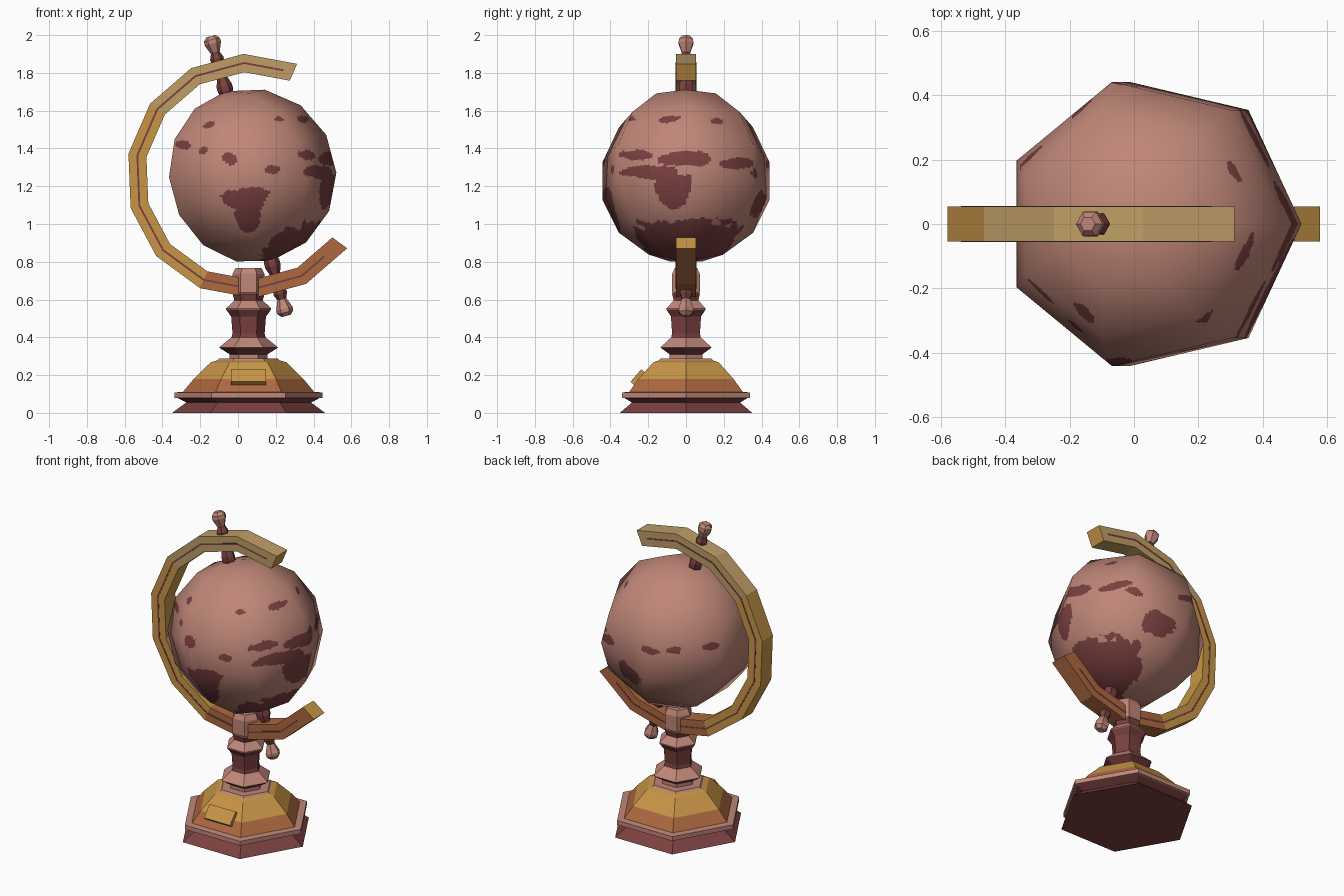
import bpy, bmesh, math
from mathutils import Vector, Matrix, noise

if "Cube" in bpy.data.objects:
    bpy.data.objects.remove(bpy.data.objects["Cube"])

CX, CZ = 0.056, 1.254          # globe centre (y = 0)
TILT = Matrix.Translation((CX, 0, CZ)) @ Matrix.Rotation(math.radians(-15.1), 4, 'Y')
STAND = Matrix.Translation((CX, 0, 0))


def material(name, srgb):
    m = bpy.data.materials.new(name)
    m.diffuse_color = [(c / 255) ** 2.2 for c in srgb] + [1]
    m.use_nodes = True
    m.node_tree.nodes["Principled BSDF"].inputs["Base Color"].default_value = m.diffuse_color
    return m


PINK = material("dusty pink", (190, 133, 119))
MAROON = material("dark maroon", (122, 66, 66))
GOLD = material("gold", (198, 148, 72))
TAN = material("pale gold", (190, 156, 102))
ORANGE = material("copper orange", (172, 104, 66))


def finish(bm, name, mats):
    bmesh.ops.remove_doubles(bm, verts=bm.verts, dist=1e-5)
    bmesh.ops.recalc_face_normals(bm, faces=bm.faces)
    me = bpy.data.meshes.new(name)
    bm.to_mesh(me)
    bm.free()
    for m in mats:
        me.materials.append(m)
    ob = bpy.data.objects.new(name, me)
    bpy.context.collection.objects.link(ob)
    return ob


def lathe(name, mats, profile, matrix=STAND, sides=6):
    """Profile rows: (radius, height, material of the band above)."""
    bm = bmesh.new()
    rings = []
    for r, z, _ in profile:
        rings.append([bm.verts.new(matrix @ Vector((r * math.cos(a), r * math.sin(a), z)))
                      for a in (math.tau * i / sides for i in range(sides))])
    for k in range(len(rings) - 1):
        for i in range(sides):
            j = (i + 1) % sides
            f = bm.faces.new((rings[k][i], rings[k][j], rings[k + 1][j], rings[k + 1][i]))
            f.material_index = profile[k][2]
    bm.faces.new(rings[0]).material_index = profile[0][2]
    bm.faces.new(rings[-1]).material_index = profile[-1][2]
    return finish(bm, name, mats)


# Stepped hexagonal base, domed plinth, turned stem and clamp
lathe("base_foot", [MAROON, PINK],
      [(.405, 0, 0), (.33, .055, 0), (.375, .078, 1), (.392, .08, 1), (.392, .108, 1), (.34, .112, 1)])
lathe("base_dome", [ORANGE, GOLD, PINK],
      [(.35, .108, 0), (.29, .18, 1), (.2, .268, 1), (.165, .278, 2), (.155, .288, 2)])
lathe("stem", [MAROON, PINK],
      [(.1, .28, 1), (.1, .31, 0), (.155, .345, 1), (.15, .352, 1), (.09, .4, 0), (.085, .42, 0),
       (.092, .51, 0), (.12, .548, 1), (.12, .553, 1), (.075, .595, 0), (.085, .63, 1), (.08, .635, 1)])
lathe("arm_clamp", [PINK], [(.07, .62, 0), (.085, .64, 0), (.085, .735, 0), (.068, .768, 0)])

# Name plate on the sloping front
bm = bmesh.new()
bmesh.ops.create_cube(bm, size=1, matrix=Matrix.Translation((CX, -.25, .185))
                      @ Matrix.Rotation(math.radians(-41), 4, 'X') @ Matrix.Diagonal((.185, .04, .088, 1)))
finish(bm, "blank_plate", [GOLD])


# Open ring arm: ten segments of a 14-sided ring
def ring_point(t, r, y):
    def corner(k):
        a = math.radians(66.6) + k * math.tau / 14
        return Vector((CX + r * math.cos(a), y, CZ + r * math.sin(a)))
    k = min(int(t), 9)
    return corner(k).lerp(corner(k + 1), t - k)


def arc(name, mats, ts, r0, r1, y0, y1, rule):
    bm = bmesh.new()
    rows = [[bm.verts.new(ring_point(t, r, y)) for r, y in ((r0, y0), (r1, y0), (r1, y1), (r0, y1))]
            for t in ts]
    for k in range(len(rows) - 1):
        for i in range(4):
            j = (i + 1) % 4
            f = bm.faces.new((rows[k][i], rows[k][j], rows[k + 1][j], rows[k + 1][i]))
            f.material_index = rule(k)
    bm.faces.new(rows[0]).material_index = 1
    bm.faces.new(rows[-1]).material_index = 1
    return finish(bm, name, mats)


arc("ring_arm", [TAN, GOLD, ORANGE], range(11), .55, .647, -.054, .054,
    lambda k: 0 if k < 3 else 1 if k < 7 else 2)
for side, y in (("front", -.0535), ("back", .0535)):
    arc("arm_line_" + side, [MAROON, MAROON], [.2] + list(range(1, 10)) + [9.6],
        .594, .604, y - .002, y + .002, lambda k: 0)

# Tilted axle ends, turned with a knob at each end
AXLE = [(.028, .42, 0), (.042, .47, 0), (.042, .495, 0), (.027, .54, 0), (.027, .59, 0), (.037, .645, 0),
        (.024, .675, 1), (.045, .728, 1), (.043, .748, 1), (.024, .767, 1)]
lathe("axle_top", [MAROON, PINK], AXLE, TILT)
lathe("axle_bottom", [MAROON, PINK], AXLE, TILT @ Matrix.Rotation(math.pi, 4, 'X'))

# Land patches: azimuth, elevation, half width, half height (degrees)
LAND = [(-91, -16, 18, 8), (-90, -29, 9, 13), (0, -58, 39, 27),
        (-10, -8, 13, 15), (-25, 3, 23, 5), (-38, 15, 13, 4), (-3, 12, 21, 5),
        (12, 13, 8, 6), (40, 9, 15, 4), (56, 2, 6, 4), (78, -21, 13, 11),
        (103, 8, 8, 3), (121, 9, 6, 3), (151, 10, 6, 3), (-149, 22, 6, 3),
        (-127, 19, 4, 3), (-127, 38, 5, 3), (-103, 12, 5, 4), (-72, 5, 6, 3),
        (-18, 45, 9, 3), (33, 44, 5, 3), (-60, 42, 4, 2), (60, -42, 4, 6)]
PATCHES = []
for az, el, w, h in LAND:
    a, e = math.radians(az), math.radians(el)
    PATCHES.append((Vector((math.cos(e) * math.cos(a), math.cos(e) * math.sin(a), math.sin(e))),
                    Vector((-math.sin(a), math.cos(a), 0)),
                    Vector((-math.sin(e) * math.cos(a), -math.sin(e) * math.sin(a), math.cos(e))),
                    math.sin(math.radians(w)), math.sin(math.radians(h))))


def is_land(d):
    wobble = 1 + .5 * noise.noise(d * 6) + .3 * noise.noise(d * 14)
    return any(d.dot(c) > 0 and (d.dot(e) / w) ** 2 + (d.dot(n) / h) ** 2 < wobble
               for c, e, n, w, h in PATCHES)


# Globe: 7 x 7 sphere, its flat faces finely cut so that land can be coloured
N, R = 24, .465


def globe_corner(i, j):
    th, ph = math.pi * i / 7, math.tau * j / 7
    return Vector((R * math.sin(th) * math.cos(ph), R * math.sin(th) * math.sin(ph), R * math.cos(th)))


bm = bmesh.new()
for i in range(7):
    for j in range(7):
        a, b, c, d = (globe_corner(i, j), globe_corner(i + 1, j),
                      globe_corner(i + 1, j + 1), globe_corner(i, j + 1))
        grid = [[bm.verts.new(TILT @ a.lerp(b, u / N).lerp(d.lerp(c, u / N), v / N))
                 for v in range(N + 1)] for u in range(N + 1)]
        for u in range(N):
            for v in range(N):
                f = bm.faces.new((grid[u][v], grid[u + 1][v], grid[u + 1][v + 1], grid[u][v + 1]))
                f.smooth = True
                mid = f.calc_center_median() - Vector((CX, 0, CZ))
                f.material_index = int(is_land(mid.normalized()))
globe = finish(bm, "globe", [PINK, MAROON])
globe.data.normals_split_custom_set_from_vertices(
    [(v.co - Vector((CX, 0, CZ))).normalized() for v in globe.data.vertices])
